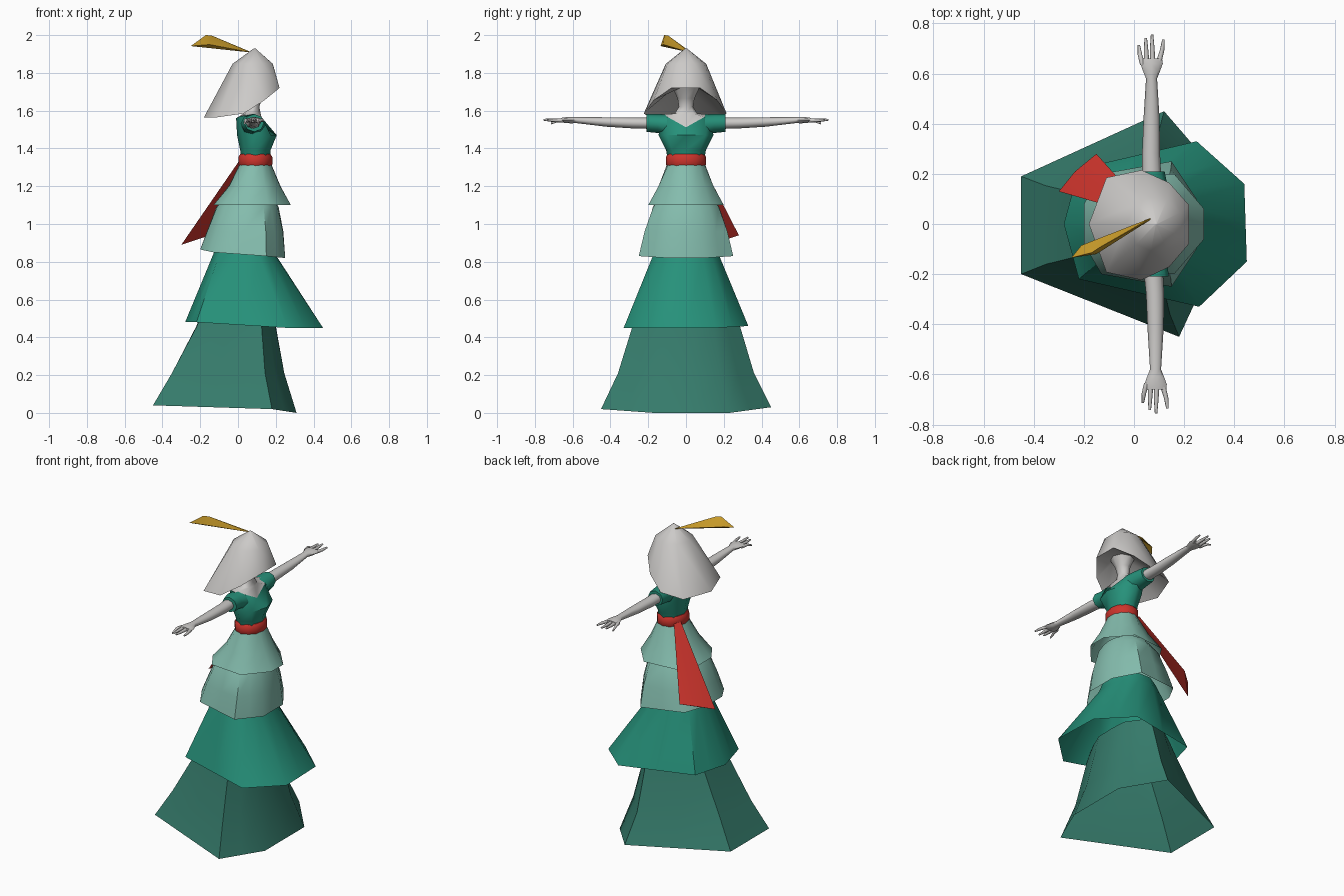
import bpy, bmesh, math
from mathutils import Vector

if "Cube" in bpy.data.objects:
    bpy.data.objects.remove(bpy.data.objects["Cube"])

def material(name, r, g, b):
    lin = lambda v: ((v / 255 + 0.055) / 1.055) ** 2.4
    m = bpy.data.materials.new(name)
    m.diffuse_color = (lin(r), lin(g), lin(b), 1)
    m.use_nodes = True
    m.node_tree.nodes["Principled BSDF"].inputs["Base Color"].default_value = m.diffuse_color
    return m

GREY = material("pale grey", 204, 202, 200)
TEAL = material("teal", 38, 145, 122)
DEEP = material("deep green", 54, 124, 108)
MINT = material("mint", 132, 188, 173)
RED = material("red", 205, 52, 44)
GOLD = material("gold", 200, 155, 42)

def finish(name, bm, mat, angle):
    bmesh.ops.recalc_face_normals(bm, faces=bm.faces)
    me = bpy.data.meshes.new(name)
    bm.to_mesh(me)
    bm.free()
    me.materials.append(mat)
    ob = bpy.data.objects.new(name, me)
    bpy.context.collection.objects.link(ob)
    bpy.ops.object.select_all(action='DESELECT')
    ob.select_set(True)
    bpy.context.view_layer.objects.active = ob
    bpy.ops.object.shade_smooth_by_angle(angle=math.radians(angle))
    return ob

def loft(name, rings, mat, start=False, end=False, angle=60):
    """Skin a list of equal-length point rings."""
    bm = bmesh.new()
    vs = [[bm.verts.new(p) for p in r] for r in rings]
    for a, b in zip(vs, vs[1:]):
        for i in range(len(a)):
            j = (i + 1) % len(a)
            bm.faces.new((a[i], a[j], b[j], b[i]))
    if start:
        bm.faces.new(vs[0])
    if end:
        bm.faces.new(vs[-1])
    return finish(name, bm, mat, angle)

def angles(n):
    return [2 * math.pi * i / n for i in range(n)]

def ellipse(angs, cx, rx, ry, z):
    return [(cx + rx * math.cos(a), ry * math.sin(a), z) for a in angs]

def hull(name, pts, mat, angle=35):
    bm = bmesh.new()
    for p in pts:
        bm.verts.new(p)
    bmesh.ops.convex_hull(bm, input=bm.verts)
    return finish(name, bm, mat, angle)

def tier(name, hem, uppers, mat):
    """Skirt tier: hem polygon, then the same outline fitted to (xmin, xmax, ry, z, roundness)."""
    pts = []
    for p, q in zip(hem, hem[1:] + hem[:1]):
        pts += [Vector(p), (Vector(p) + Vector(q)) / 2]
    xs, ym = [p.x for p in pts], max(abs(p.y) for p in pts)
    rings = [pts]
    for x0, x1, ry, z, rnd in uppers:
        c, r, ring = (x0 + x1) / 2, (x1 - x0) / 2, []
        for p in pts:
            u = (p.x - min(xs)) / (max(xs) - min(xs)) * 2 - 1
            v = p.y / ym
            k = 1 - rnd + rnd / math.hypot(u, v)   # pull towards an ellipse
            ring.append((c + r * u * k, ry * v * k, z))
        rings.append(ring)
    return loft(name, rings, mat, angle=50)

# Skirt tiers, bottom to top
tier("skirt_hem_tier",
     [(.31, -.17, 0), (.31, .23, .0), (.12, .45, .03), (-.45, .19, .04), (-.45, -.2, .04), (.18, -.45, .02)],
     [(-.35, .245, .36, .21, 0), (-.22, .2, .29, .46, .15), (-.19, .19, .26, .54, .3)], DEEP)
tier("skirt_third_tier",
     [(.44, .16, .45), (.25, .33, .46), (-.22, .22, .48), (-.28, 0, .48), (-.22, -.22, .48), (.26, -.33, .45), (.45, -.15, .45)],
     [(-.135, .205, .185, .83, .5), (-.11, .19, .165, .89, .8)], TEAL)
tier("skirt_second_tier",
     [(.25, .1, .82), (.15, .25, .83), (-.13, .2, .85), (-.2, .08, .865), (-.2, -.08, .865), (-.13, -.2, .85), (.15, -.25, .83), (.25, -.1, .82)],
     [(-.165, .24, .225, .96, .2), (-.115, .215, .185, 1.09, .5), (-.07, .19, .15, 1.14, .8)], MINT)
tier("skirt_top_tier",
     [(.28, .06, 1.1), (.16, .2, 1.1), (-.06, .18, 1.1), (-.13, .07, 1.1), (-.13, -.07, 1.1), (-.06, -.18, 1.1), (.16, -.2, 1.1), (.28, -.06, 1.1)],
     [(-.05, .225, .15, 1.2, .4), (.01, .175, .1, 1.32, 1)], MINT)

# Belt with hanging sash
A = angles(12)
loft("belt", [ellipse(A, .092, .08, .096, 1.30), ellipse(A, .092, .09, .107, 1.315),
              ellipse(A, .092, .09, .107, 1.355), ellipse(A, .092, .08, .096, 1.37)],
     RED, True, True, 50)
hull("sash_tail", [(.01, .04, 1.34), (.03, .08, 1.33), (.02, .055, 1.32),
                   (-.3, .13, .89), (-.15, .28, .94), (-.235, .21, .92)], RED)

# Bodice: waist, bust, then scooped neckline
A = angles(8)
neckline = [(.135, 0, 1.512), (.125, .095, 1.565), (.07, .13, 1.58), (.01, .1, 1.57), (-.01, 0, 1.56),
            (.01, -.1, 1.57), (.07, -.13, 1.58), (.125, -.095, 1.565)]
loft("bodice", [ellipse(A, .093, .076, .095, 1.33), ellipse(A, .092, .08, .105, 1.39),
                ellipse(A, .1, .105, .145, 1.47), neckline], TEAL)

# Skin above the neckline, rising as a neck under the hair
loft("neck_and_face", [neckline, ellipse(A, .075, .045, .06, 1.585),
                       ellipse(A, .08, .033, .038, 1.62), ellipse(A, .085, .042, .045, 1.665),
                       ellipse(A, .09, .075, .075, 1.73)], GREY)

# Sleeves, arms and hands on both sides
def tube(path):
    """Rings across y from (x, y, z, rx, rz)."""
    return [[(x + rx * math.cos(a), y, z + rz * math.sin(a)) for a in A] for x, y, z, rx, rz in path]

for side, s, dx in (("left", 1, 0), ("right", -1, .016)):
    loft(side + "_sleeve", tube([(.08, s * .1, 1.525, .065, .055), (.074, s * .15, 1.532, .06, .05),
                                 (.07 + dx, s * .21, 1.535, .052, .047)]), TEAL, False, True)
    loft(side + "_arm", tube([(.07 + dx / 2, s * .2, 1.534, .038, .03), (.068 + dx, s * .28, 1.535, .036, .029),
                              (.07 + dx, s * .42, 1.54, .032, .025), (.07 + dx, s * .58, 1.55, .022, .016),
                              (.07 + dx, s * .61, 1.55, .034, .017), (.07 + dx, s * .64, 1.55, .045, .015),
                              (.07 + dx, s * .66, 1.55, .042, .012)]), GREY, False, True)
    fingers = [(.035, .635, .019, .715, 1.532), (.05, .65, .047, .742, 1.55),
               (.074, .655, .072, .755, 1.552), (.1, .65, .117, .735, 1.55)]
    for i, (x0, y0, x1, y1, z1) in enumerate(fingers):
        xm, ym = (x0 + x1) / 2 + (x1 - x0) * .2, (y0 + y1) / 2
        loft(f"{side}_finger_{i + 1}", tube([(x0 + dx, s * y0, 1.548, .011, .011),
                                            (xm + dx, s * ym, 1.549, .009, .009),
                                            (x1 + dx, s * y1, z1, .005, .005)]), GREY, False, True)

# Bobbed hair: tilted rim, crown and hollow underside
half = [(.22, .075, 1.72), (.14, .165, 1.655), (.03, .215, 1.585), (-.11, .185, 1.565)]
rim = half + [(-.18, 0, 1.565)] + [(x, -y * 1.04, z) for x, y, z in reversed(half)]
A = [math.atan2(y, x - .06) for x, y, z in rim]
loft("hair", [ellipse(A, .088, .004, .004, 1.93), ellipse(A, .083, .112, .108, 1.848), rim,
              ellipse(A, .08, .07, .07, 1.72)], GREY, True, True, 50)

# Feather
hull("feather", [(.07, .02, 1.908), (.065, .023, 1.912), (-.03, -.02, 1.94), (-.03, -.03, 1.95),
                 (-.25, -.135, 1.942), (-.21, -.085, 1.955), (-.17, -.115, 2.0),
                 (-.14, -.095, 1.998), (-.15, -.12, 1.95)], GOLD)
